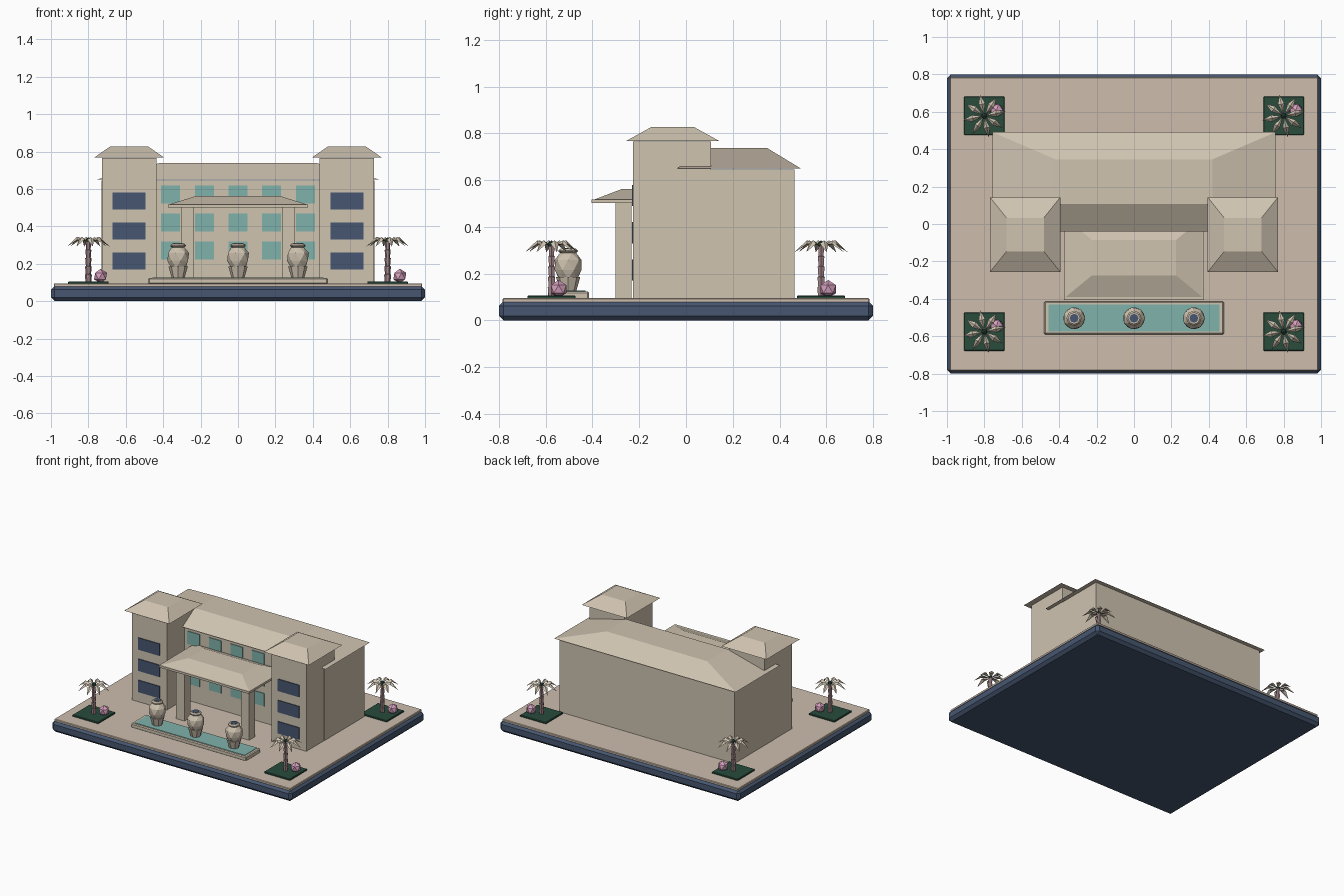
import bpy, bmesh, math
from mathutils import Matrix, Vector

if "Cube" in bpy.data.objects:
    bpy.data.objects.remove(bpy.data.objects["Cube"])


def mat(name, r, g, b):
    m = bpy.data.materials.new(name)
    lin = [((c / 255 + 0.055) / 1.055) ** 2.4 for c in (r, g, b)]
    m.diffuse_color = (*lin, 1)
    m.use_nodes = True
    m.node_tree.nodes["Principled BSDF"].inputs["Base Color"].default_value = m.diffuse_color
    return m


SAND = mat("sandstone", 207, 195, 176)
PAVE = mat("paving", 205, 190, 174)
NAVY = mat("navy", 70, 86, 112)
TEAL = mat("teal", 128, 178, 171)
GREEN = mat("dark green", 40, 76, 60)
PINK = mat("pink", 214, 160, 190)
BARK = mat("mauve bark", 168, 138, 142)


def finish(name, bm, material):
    bmesh.ops.recalc_face_normals(bm, faces=bm.faces)
    me = bpy.data.meshes.new(name)
    bm.to_mesh(me)
    bm.free()
    me.materials.append(material)
    ob = bpy.data.objects.new(name, me)
    bpy.context.collection.objects.link(ob)
    return ob


def box(name, lo, hi, material, bevel=0):
    bm = bmesh.new()
    bmesh.ops.create_cube(bm, size=1)
    for v in bm.verts:
        v.co = Vector([(a + b) / 2 + c * (b - a) for a, b, c in zip(lo, hi, v.co)])
    if bevel:
        bmesh.ops.bevel(bm, geom=bm.edges[:], offset=bevel, segments=1, affect='EDGES')
    return finish(name, bm, material)


def hip_roof(name, cx, cy, eave, top, z0, z1, material):
    """Flat-topped hip roof; eave and top are half sizes."""
    bm = bmesh.new()
    rings = [[bm.verts.new((cx + sx * h[0], cy + sy * h[1], z))
              for sx, sy in ((-1, -1), (1, -1), (1, 1), (-1, 1))]
             for h, z in ((eave, z0), (top, z1))]
    for r in rings:
        bm.faces.new(r)
    for i in range(4):
        j = (i + 1) % 4
        bm.faces.new((rings[0][i], rings[0][j], rings[1][j], rings[1][i]))
    return finish(name, bm, material)


def lathe(name, x, y, profile, sides, material, twist=0):
    """Closed turned shape from (radius, height) rings; twist gives triangles."""
    bm = bmesh.new()
    rings = []
    for k, (r, z) in enumerate(profile):
        rings.append([bm.verts.new((x + r * math.cos(a), y + r * math.sin(a), z))
                      for a in (math.tau * (i + twist * k) / sides for i in range(sides))])
    for a, b in zip(rings, rings[1:]):
        for i in range(sides):
            j = (i + 1) % sides
            if twist:
                bm.faces.new((a[i], a[j], b[i]))
                bm.faces.new((a[j], b[j], b[i]))
            else:
                bm.faces.new((a[i], a[j], b[j], b[i]))
    bm.faces.new(rings[0])
    bm.faces.new(rings[-1])
    return finish(name, bm, material)


# Base and paving
box("base", (-1, -0.8, 0), (1, 0.8, 0.082), NAVY, 0.02)
box("paving", (-0.985, -0.785, 0.075), (0.985, 0.785, 0.095), PAVE, 0.004)

# Main block and its roof
box("main_block", (-0.73, -0.013, 0.09), (0.73, 0.465, 0.645), SAND)
hip_roof("main_roof", 0, 0.226, (0.757, 0.265), (0.42, 0.12), 0.65, 0.738, SAND)
for x in (-0.36, -0.18, 0, 0.18, 0.36):
    for z in (0.27, 0.42, 0.57):
        box("hall_window", (x - 0.051, -0.018, z - 0.048),
            (x + 0.051, -0.012, z + 0.048), TEAL)

# Corner towers
for s in (-1, 1):
    cx = s * 0.582
    box("tower", (cx - 0.146, -0.226, 0.09), (cx + 0.146, 0.107, 0.766), SAND)
    hip_roof("tower_roof", cx, -0.057, (0.188, 0.2), (0.1, 0.09), 0.767, 0.828, SAND)
    for z in (0.215, 0.375, 0.535):
        box("tower_window", (cx - 0.088, -0.232, z - 0.045),
            (cx + 0.088, -0.225, z + 0.045), NAVY)

# Entrance portico
for s in (-1, 1):
    box("portico_column", (s * 0.27 - 0.035, -0.302, 0.09),
        (s * 0.27 + 0.035, -0.233, 0.51), SAND)
box("portico_slab", (-0.375, -0.405, 0.502), (0.375, 0.03, 0.518), SAND)
hip_roof("portico_roof", 0, -0.18, (0.365, 0.21), (0.225, 0.095), 0.518, 0.562, SAND)

# Reflecting pool with three urns
box("pool_curb", (-0.48, -0.59, 0.09), (0.48, -0.415, 0.124), SAND, 0.006)
box("pool_water", (-0.458, -0.575, 0.118), (0.458, -0.43, 0.127), TEAL)
for x in (-0.32, 0, 0.32):
    lathe("urn_foot", x, -0.504, [(0.034, 0.124), (0.052, 0.186)], 8, SAND)
    lathe("urn_body", x, -0.504,
          [(0.042, 0.18), (0.058, 0.215), (0.059, 0.258), (0.036, 0.288)], 7, SAND, 0.5)
    lathe("urn_lip", x, -0.504,
          [(0.03, 0.285), (0.041, 0.294), (0.041, 0.3), (0.032, 0.308)], 8, SAND)
    lathe("urn_mouth", x, -0.504, [(0.024, 0.305), (0.024, 0.31)], 8, NAVY)


def palm_crown(x, y):
    """Eight kite-shaped fronds that arch up, then droop."""
    bm = bmesh.new()
    for i in range(8):
        a = math.tau * i / 8 + 0.2
        out, side = Vector((math.cos(a), math.sin(a), 0)), Vector((-math.sin(a), math.cos(a), 0))
        o = Vector((x, y, 0))

        def p(r, z, w=0):
            return bm.verts.new(o + out * r + side * w + Vector((0, 0, z)))
        root, mid, tip = p(0.008, 0.322), p(0.062, 0.343), p(0.116, 0.292)
        left, right = p(0.066, 0.328, 0.018), p(0.066, 0.328, -0.018)
        under = p(0.06, 0.325)
        for w in (left, right):
            bm.faces.new((root, mid, w))
            bm.faces.new((mid, tip, w))
            bm.faces.new((root, w, under))
            bm.faces.new((w, tip, under))
    finish("palm_fronds", bm, SAND)


# Corner gardens: bed, palm and flower bush
for x in (-0.8, 0.8):
    for y in (-0.575, 0.578):
        box("garden_bed", (x - 0.108, y - 0.103, 0.09), (x + 0.108, y + 0.103, 0.106), GREEN, 0.003)
        trunk = []
        for k in range(5):
            z = 0.1 + k * 0.044
            trunk += [(0.015 - k * 0.0008, z), (0.019 - k * 0.001, z + 0.042)]
        lathe("palm_trunk", x, y, trunk, 6, BARK)
        palm_crown(x, y)
        bm = bmesh.new()
        bmesh.ops.create_icosphere(bm, subdivisions=1, radius=0.017,
                                   matrix=Matrix.Translation((x, y, 0.325)))
        finish("palm_heart", bm, GREEN)
        bm = bmesh.new()
        bmesh.ops.create_icosphere(bm, subdivisions=1, radius=0.039,
                                   matrix=Matrix.Translation((x + 0.065, y + 0.03, 0.134)))
        finish("flower_bush", bm, PINK)
